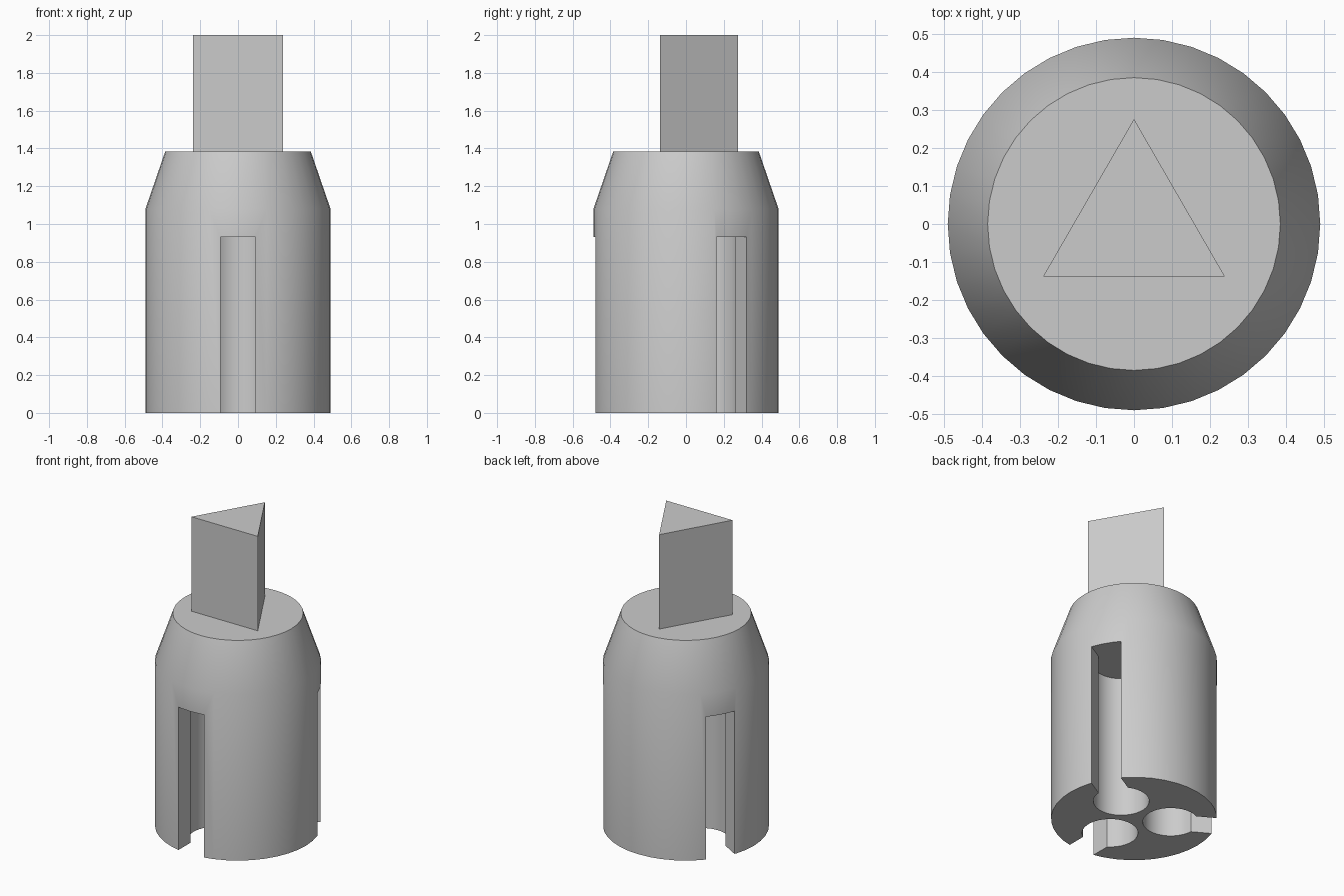
import bpy
import bmesh
from math import asin, cos, pi, radians, sin
from mathutils import Matrix, Vector

cube = bpy.data.objects.get("Cube")
if cube:
    bpy.data.objects.remove(cube, do_unlink=True)

BODY_R, TOP_R = 0.49, 0.385
SHOULDER_Z, BODY_TOP, SLOT_TOP, TOP_Z = 1.08, 1.385, 0.93, 2.0
HOLE_R, HOLE_DIST, SLOT_HALF = 0.165, 0.22, 0.092
SEGMENTS = 40

grey = bpy.data.materials.new("plain grey")
grey.use_nodes = True
colour = (0.6, 0.6, 0.6, 1)
grey.diffuse_color = colour
grey.node_tree.nodes["Principled BSDF"].inputs["Base Color"].default_value = colour


def ring(radius, count, start=0.0):
    return [(radius * cos(start + 2 * pi * i / count),
             radius * sin(start + 2 * pi * i / count)) for i in range(count)]


def loft(name, sections):
    """Closed solid through matching outlines, given as (outline, height)."""
    bm = bmesh.new()
    loops = [[bm.verts.new((x, y, z)) for x, y in outline] for outline, z in sections]
    n = len(loops[0])
    for low, high in zip(loops, loops[1:]):
        for i in range(n):
            j = (i + 1) % n
            bm.faces.new((low[i], low[j], high[j], high[i]))
    bm.faces.new(loops[0][::-1])
    bm.faces.new(loops[-1])
    bmesh.ops.recalc_face_normals(bm, faces=bm.faces)
    mesh = bpy.data.meshes.new(name)
    bm.to_mesh(mesh)
    bm.free()
    mesh.materials.append(grey)
    obj = bpy.data.objects.new(name, mesh)
    bpy.context.collection.objects.link(obj)
    return obj


# Cylindrical body with a tapered shoulder
body = loft("socket_body", [(ring(BODY_R, SEGMENTS), 0),
                            (ring(BODY_R, SEGMENTS), SHOULDER_Z),
                            (ring(TOP_R, SEGMENTS), BODY_TOP)])

# Keyhole outline: a round hole opening outward through a straight slot
gap = asin(SLOT_HALF / HOLE_R)
steps = 28
keyhole = [(0.7, -SLOT_HALF), (0.7, SLOT_HALF)]
for i in range(steps + 1):
    a = gap + (2 * pi - 2 * gap) * i / steps
    keyhole.append((HOLE_DIST + HOLE_R * cos(a), HOLE_R * sin(a)))

# Three keyholes cut up from the base
cutters = []
for k in range(3):
    turn = Matrix.Rotation(radians(-90 + 120 * k), 2)
    outline = [tuple(turn @ Vector(p)) for p in keyhole]
    cutter = loft(f"keyhole_cutter_{k + 1}", [(outline, -0.1), (outline, SLOT_TOP)])
    cutter.hide_render = True
    cutters.append(cutter)
    mod = body.modifiers.new("keyhole", "BOOLEAN")
    mod.operation = "DIFFERENCE"
    mod.solver = "EXACT"
    mod.object = cutter

bpy.context.view_layer.objects.active = body
bpy.ops.object.select_all(action="DESELECT")
body.select_set(True)
for mod in list(body.modifiers):
    bpy.ops.object.modifier_apply(modifier=mod.name)
for cutter in cutters:
    bpy.data.objects.remove(cutter, do_unlink=True)
bpy.ops.object.shade_smooth_by_angle(angle=radians(30))

# Triangular drive shaft on top
triangle = ring(0.276, 3, pi / 2)
loft("triangular_shaft", [(triangle, BODY_TOP), (triangle, TOP_Z)])
